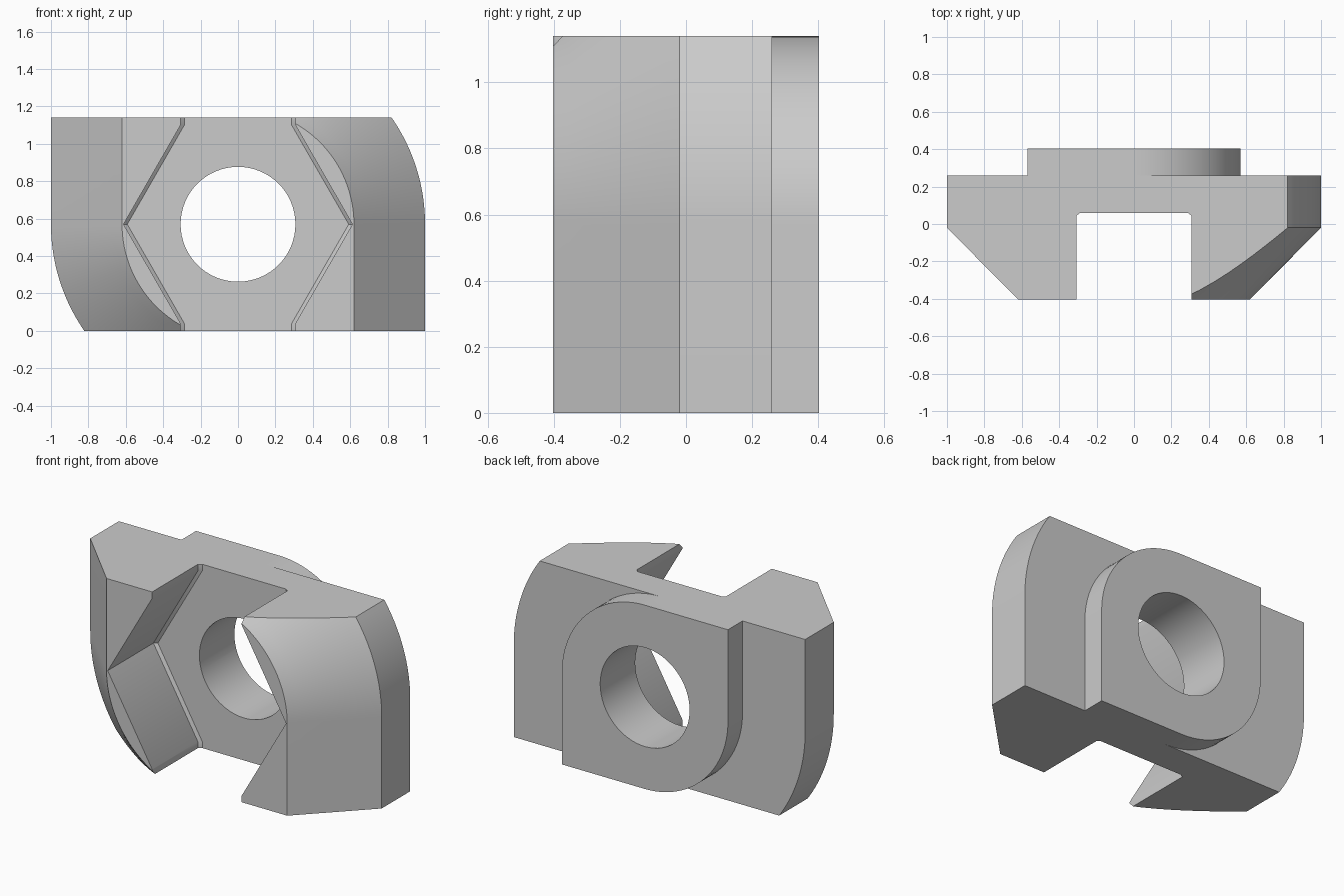
import bpy, bmesh
from math import asin, cos, sin, pi

if "Cube" in bpy.data.objects:
    bpy.data.objects.remove(bpy.data.objects["Cube"], do_unlink=True)

H = 0.57          # half height
STEPS = 24        # segments per rounded corner


def loft(name, rings):
    """Solid through rings of (y, [(x, z), ...]) stacked along y."""
    bm = bmesh.new()
    loops = [[bm.verts.new((x, y, z + H)) for x, z in pts] for y, pts in rings]
    n = len(loops[0])
    for a, b in zip(loops, loops[1:]):
        for i in range(n):
            j = (i + 1) % n
            bm.faces.new((a[i], a[j], b[j], b[i]))
    bm.faces.new(loops[0])
    bm.faces.new(loops[-1])
    bmesh.ops.recalc_face_normals(bm, faces=bm.faces)
    mesh = bpy.data.meshes.new(name)
    bm.to_mesh(mesh)
    bm.free()
    obj = bpy.data.objects.new(name, mesh)
    bpy.context.collection.objects.link(obj)
    return obj


def swing_outline(r):
    """Rectangle of half width r with two opposite corners rounded about the centre."""
    top = asin(min(1, H / r))
    half = [(r, -H)] + [(r * cos(top * i / STEPS), r * sin(top * i / STEPS))
                        for i in range(STEPS + 1)]
    return half + [(-x, -z) for x, z in half]


def hex_slot_outline(inset=0):
    """Hexagon running out through the top and bottom."""
    w, tip, shoulder, end = 0.307 - inset, 0.612 - inset, 0.53, 0.7
    right = [(w, -end), (w, -shoulder), (tip, 0), (w, shoulder), (w, end)]
    return right + [(-x, -z) for x, z in right]


def combine(target, tool, operation):
    mod = target.modifiers.new(operation.title(), 'BOOLEAN')
    mod.operation, mod.solver, mod.object = operation, 'EXACT', tool
    bpy.context.view_layer.objects.active = target
    bpy.ops.object.modifier_apply(modifier=mod.name)
    bpy.data.objects.remove(tool, do_unlink=True)


# Main body: chamfered front that becomes conical at the rounded corners
front, shoulder, back = -0.403, -0.02, 0.26
rings = []
for i in range(9):
    t = i / 8
    rings.append((front + (shoulder - front) * t, swing_outline(0.62 + 0.38 * t)))
rings.append((back, swing_outline(1)))
body = loft("slot_nut_body", rings)

# Raised pad on the back
pad = loft("back_pad", [(0.15, swing_outline(H)), (0.403, swing_outline(H))])
combine(body, pad, 'UNION')

# Hexagonal bolt-head recess with eased floor corners
recess = loft("hex_recess", [(-0.6, hex_slot_outline()), (0.045, hex_slot_outline()),
                             (0.06, hex_slot_outline(0.02))])
combine(body, recess, 'DIFFERENCE')

# Round through hole
circle = [(0.307 * cos(2 * pi * i / 64), 0.307 * sin(2 * pi * i / 64)) for i in range(64)]
hole = loft("bolt_hole", [(-0.6, circle), (0.6, circle)])
combine(body, hole, 'DIFFERENCE')

# Smooth the curved walls, keep the edges crisp
bpy.ops.object.select_all(action='DESELECT')
body.select_set(True)
bpy.context.view_layer.objects.active = body
bpy.ops.object.shade_smooth_by_angle(angle=pi / 6)
